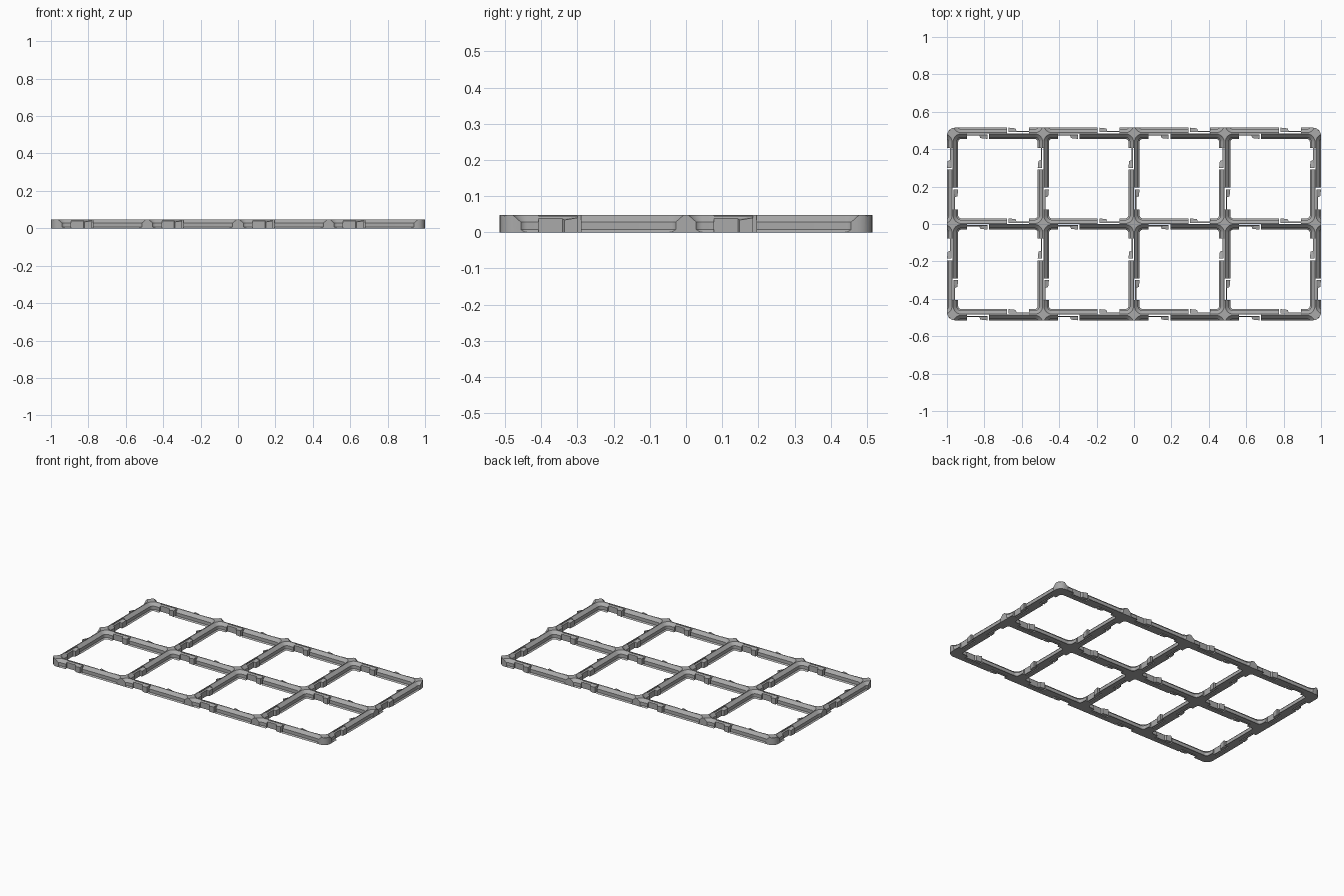
import bpy, bmesh, math
from mathutils import Matrix, Vector

cube = bpy.data.objects.get("Cube")
if cube:
    bpy.data.objects.remove(cube)

PITCH, HALF, HEIGHT = 0.485, 0.03, 0.048
COLS, ROWS = 4, 2

grey = bpy.data.materials.new("plain grey")
grey.use_nodes = True
colour = (0.4, 0.4, 0.4, 1)
grey.diffuse_color = colour
grey.node_tree.nodes["Principled BSDF"].inputs["Base Color"].default_value = colour


def finish(bm, name, helper=False):
    bmesh.ops.recalc_face_normals(bm, faces=bm.faces)
    mesh = bpy.data.meshes.new(name)
    bm.to_mesh(mesh)
    bm.free()
    mesh.materials.append(grey)
    obj = bpy.data.objects.new(name, mesh)
    bpy.context.collection.objects.link(obj)
    if helper:
        obj.hide_render = True
        obj.hide_viewport = True
    return obj


def rounded_ring(bm, cx, cy, hx, hy, radius, z, steps=8):
    """Loop of vertices around a rounded rectangle."""
    ring = []
    for corner, (sx, sy) in enumerate([(1, 1), (-1, 1), (-1, -1), (1, -1)]):
        for s in range(steps + 1):
            a = math.pi / 2 * (corner + s / steps)
            ring.append(bm.verts.new((cx + sx * (hx - radius) + radius * math.cos(a),
                                      cy + sy * (hy - radius) + radius * math.sin(a), z)))
    return ring


def loft(bm, rings):
    for low, high in zip(rings, rings[1:]):
        n = len(low)
        for i in range(n):
            j = (i + 1) % n
            bm.faces.new((low[i], low[j], high[j], high[i]))
    bm.faces.new(rings[0][::-1])
    bm.faces.new(rings[-1])


def prism(bm, outline, heights, matrix):
    """Upright prism whose top corners have their own heights."""
    low = [bm.verts.new(matrix @ Vector((x, y, heights[0]))) for x, y in outline]
    high = [bm.verts.new(matrix @ Vector((x, y, z))) for (x, y), z in zip(outline, heights[1])]
    loft(bm, [low, high])


def cut(target, cutter, name):
    mod = target.modifiers.new(name, "BOOLEAN")
    mod.operation, mod.solver, mod.object = "DIFFERENCE", "EXACT", cutter


# Outer slab
bm = bmesh.new()
hx, hy = COLS * PITCH / 2 + HALF, ROWS * PITCH / 2 + HALF
loft(bm, [rounded_ring(bm, 0, 0, hx, hy, 0.043, z) for z in (0, HEIGHT)])
frame = finish(bm, "grid_frame")

# Stepped sockets: (height, distance from the rail's centre line)
SOCKET = [(-0.02, 0.0301), (0, 0.0301), (0.008, 0.022), (0.029, 0.022),
          (HEIGHT, 0.003), (0.07, 0.003)]
bm = bmesh.new()
for col in range(-1, COLS + 1):
    for row in range(-1, ROWS + 1):
        cx, cy = (col - (COLS - 1) / 2) * PITCH, (row - (ROWS - 1) / 2) * PITCH
        loft(bm, [rounded_ring(bm, cx, cy, PITCH / 2 - d, PITCH / 2 - d, 0.046 - d, z)
                  for z, d in SOCKET])
sockets = finish(bm, "socket_cutter", True)

# Centre and direction of every rail
rails = [((c - (COLS - 1) / 2) * PITCH, (r - ROWS / 2) * PITCH, 0)
         for c in range(COLS) for r in range(ROWS + 1)]
rails += [((c - COLS / 2) * PITCH, (r - (ROWS - 1) / 2) * PITCH, math.pi / 2)
          for c in range(COLS + 1) for r in range(ROWS)]

# Notches and the sprung clips that sit in them, two per rail
ROOT, SHOULDER, TIP, GAP = 0.165, 0.1, 0.057, 0.048
INNER, OUTER = 0.006, 0.013
notch_bm, clip_bm = bmesh.new(), bmesh.new()
for x, y, angle in rails:
    for turn in (0, math.pi):
        m = Matrix.Translation((x, y, 0)) @ Matrix.Rotation(angle + turn, 4, "Z")
        prism(notch_bm, [(GAP, 0), (ROOT, 0), (ROOT, 0.05), (GAP, 0.05)],
              (-0.01, [0.07] * 4), m)
        # Thin arm
        prism(clip_bm, [(TIP, INNER), (ROOT + 0.004, INNER), (ROOT + 0.004, OUTER), (TIP, OUTER)],
              (0, [0.045, 0.045, 0.038, 0.038]), m)
        # Hooked head with a sloping top
        prism(clip_bm, [(TIP, OUTER - 0.002), (SHOULDER, OUTER - 0.002),
                        (SHOULDER - 0.006, HALF - 0.004), (TIP, HALF)],
              (0, [0.042, 0.038, 0.034, 0.04]), m)
notches = finish(notch_bm, "notch_cutter", True)
clips = finish(clip_bm, "spring_clips")

cut(frame, sockets, "sockets")
cut(frame, notches, "notches")

# Apply the cuts, then smooth only the rounded corners
bpy.context.view_layer.update()
graph = bpy.context.evaluated_depsgraph_get()
mesh = bpy.data.meshes.new_from_object(frame.evaluated_get(graph))
frame.modifiers.clear()
frame.data = mesh
for cutter in (sockets, notches):
    bpy.data.objects.remove(cutter)
bpy.ops.object.select_all(action="DESELECT")
frame.select_set(True)
bpy.context.view_layer.objects.active = frame
bpy.ops.object.shade_smooth_by_angle(angle=math.radians(25))
